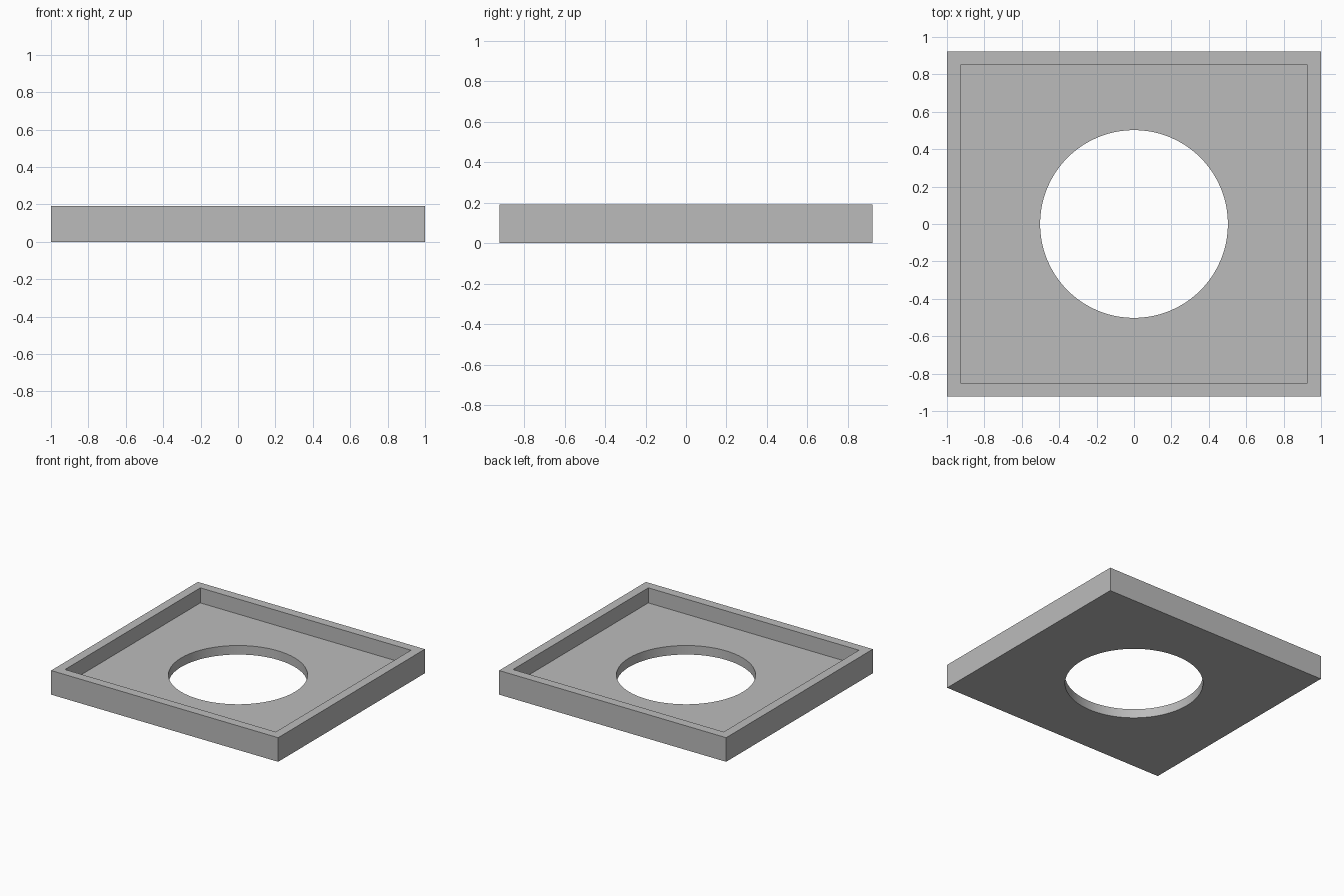
import bpy
import math

cube = bpy.data.objects.get("Cube")
if cube:
    bpy.data.objects.remove(cube, do_unlink=True)

WIDTH, DEPTH, HEIGHT = 2.0, 1.846, 0.192
WALL, FLOOR, HOLE_RADIUS = 0.072, 0.072, 0.502

grey = bpy.data.materials.new("plain grey")
grey.use_nodes = True
colour = (0.5, 0.5, 0.5, 1)
grey.diffuse_color = colour
grey.node_tree.nodes["Principled BSDF"].inputs["Base Color"].default_value = colour


def box(name, sx, sy, z0, z1):
    bpy.ops.mesh.primitive_cube_add(size=1, location=(0, 0, (z0 + z1) / 2))
    ob = bpy.context.object
    ob.name = name
    ob.scale = (sx, sy, z1 - z0)
    bpy.ops.object.transform_apply(location=True, rotation=False, scale=True)
    ob.data.materials.append(grey)
    return ob


def cut(target, cutter):
    cutter.hide_render = True
    mod = target.modifiers.new("cut", "BOOLEAN")
    mod.operation = "DIFFERENCE"
    mod.solver = "EXACT"
    mod.object = cutter
    bpy.ops.object.select_all(action="DESELECT")
    target.select_set(True)
    bpy.context.view_layer.objects.active = target
    bpy.ops.object.modifier_apply(modifier=mod.name)
    bpy.data.objects.remove(cutter, do_unlink=True)


# Rectangular tray block
tray = box("tray", WIDTH, DEPTH, 0, HEIGHT)

# Recess that leaves the raised rim
cut(tray, box("recess_cutter", WIDTH - 2 * WALL, DEPTH - 2 * WALL, FLOOR, HEIGHT + 0.2))

# Round opening through the floor
bpy.ops.mesh.primitive_cylinder_add(vertices=96, radius=HOLE_RADIUS, depth=1)
hole = bpy.context.object
hole.name = "hole_cutter"
hole.data.materials.append(grey)
cut(tray, hole)

bpy.ops.object.shade_smooth_by_angle(angle=math.radians(30))
